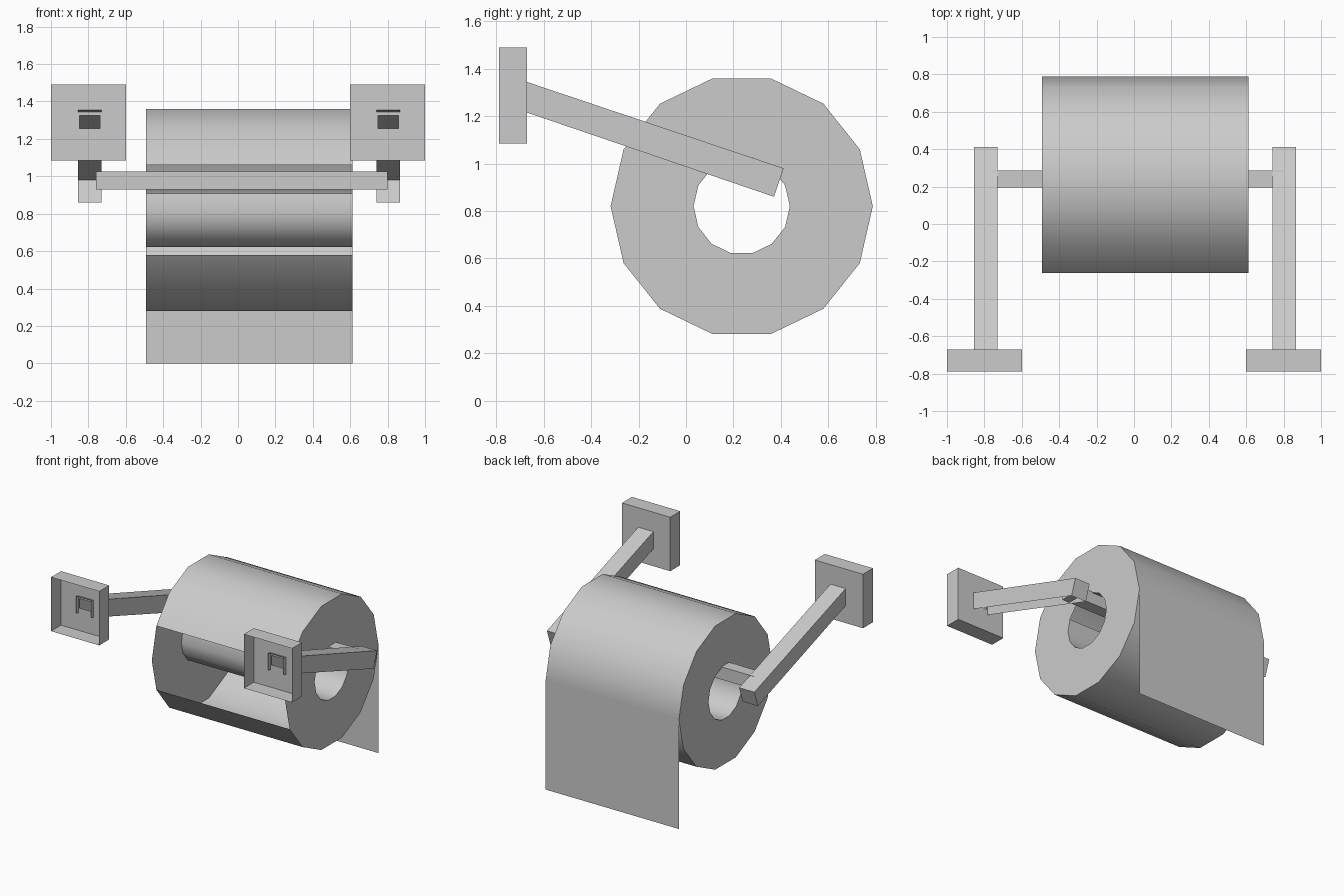
import bpy, bmesh, math

if "Cube" in bpy.data.objects:
    bpy.data.objects.remove(bpy.data.objects["Cube"])

def make(name, verts, faces):
    me = bpy.data.meshes.new(name)
    me.from_pydata(verts, [], faces)
    bm = bmesh.new()
    bm.from_mesh(me)
    bmesh.ops.remove_doubles(bm, verts=bm.verts, dist=1e-5)
    bmesh.ops.recalc_face_normals(bm, faces=bm.faces)
    bm.to_mesh(me)
    bm.free()
    ob = bpy.data.objects.new(name, me)
    bpy.context.collection.objects.link(ob)
    return ob

# Paper roll: 14-sided hollow drum, with its wall-facing panels left open
N, CY, CZ = 14, 0.235, 0.82
X0, X1 = -0.493, 0.613
verts, faces = [], []
for x in (X0, X1):
    for r in (0.553, 0.203):
        for i in range(N):
            a = 2 * math.pi * i / N
            verts.append((x, CY + r * math.cos(a), CZ + r * math.sin(a)))
for i in range(N):
    j = (i + 1) % N
    if i not in (6, 7):                       # outer skin
        faces.append((i, j, 2*N + j, 2*N + i))
    if i not in (4, 5):                       # inner tube
        faces.append((N + i, N + j, 3*N + j, 3*N + i))
    for o in (0, 2 * N):                      # end rings
        faces.append((o + i, o + j, o + N + j, o + N + i))
roll = make("paper_roll", verts, faces)
bpy.ops.object.select_all(action='DESELECT')
roll.select_set(True)
bpy.context.view_layer.objects.active = roll
bpy.ops.object.shade_smooth_by_angle(angle=math.radians(35))

# Hanging sheet
make("hanging_sheet",
     [(X0, 0.788, 0), (X1, 0.788, 0), (X1, 0.788, CZ), (X0, 0.788, CZ)],
     [(0, 1, 2, 3)])

# Cross bar through the roll
bpy.ops.mesh.primitive_cube_add(size=1, location=(0.02, 0.24, 0.977))
bar = bpy.context.object
bar.name = "cross_bar"
bar.scale = (1.56, 0.09, 0.095)

def rect(cx, w, z0, z1, y):
    return [(cx - w, y, z0), (cx + w, y, z0), (cx + w, y, z1), (cx - w, y, z1)]

for side, px, ax in (("left", -0.8, -0.793), ("right", 0.8, 0.803)):
    # Wall plate: shallow shell open at the wall side, with a slot into the arm
    v = (rect(px, 0.2, 1.085, 1.49, -0.788) + rect(px, 0.2, 1.085, 1.49, -0.67)
         + rect(ax, 0.055, 1.255, 1.325, -0.67))
    f = []
    for i in range(4):
        j = (i + 1) % 4
        f += [(i, j, 4 + j, 4 + i), (4 + i, 4 + j, 8 + j, 8 + i)]
    make(side + "_wall_plate", v, f)

    # Sloping arm: channel with two sides, top and tip, open underneath
    prof = [(-0.70, 1.225), (-0.70, 1.354), (0.412, 0.98), (0.371, 0.86)]
    v = [(ax + s * 0.063, y, z) for s in (-1, 1) for y, z in prof]
    make(side + "_arm", v, [(0, 1, 2, 3), (4, 5, 6, 7), (1, 2, 6, 5), (2, 3, 7, 6)])
